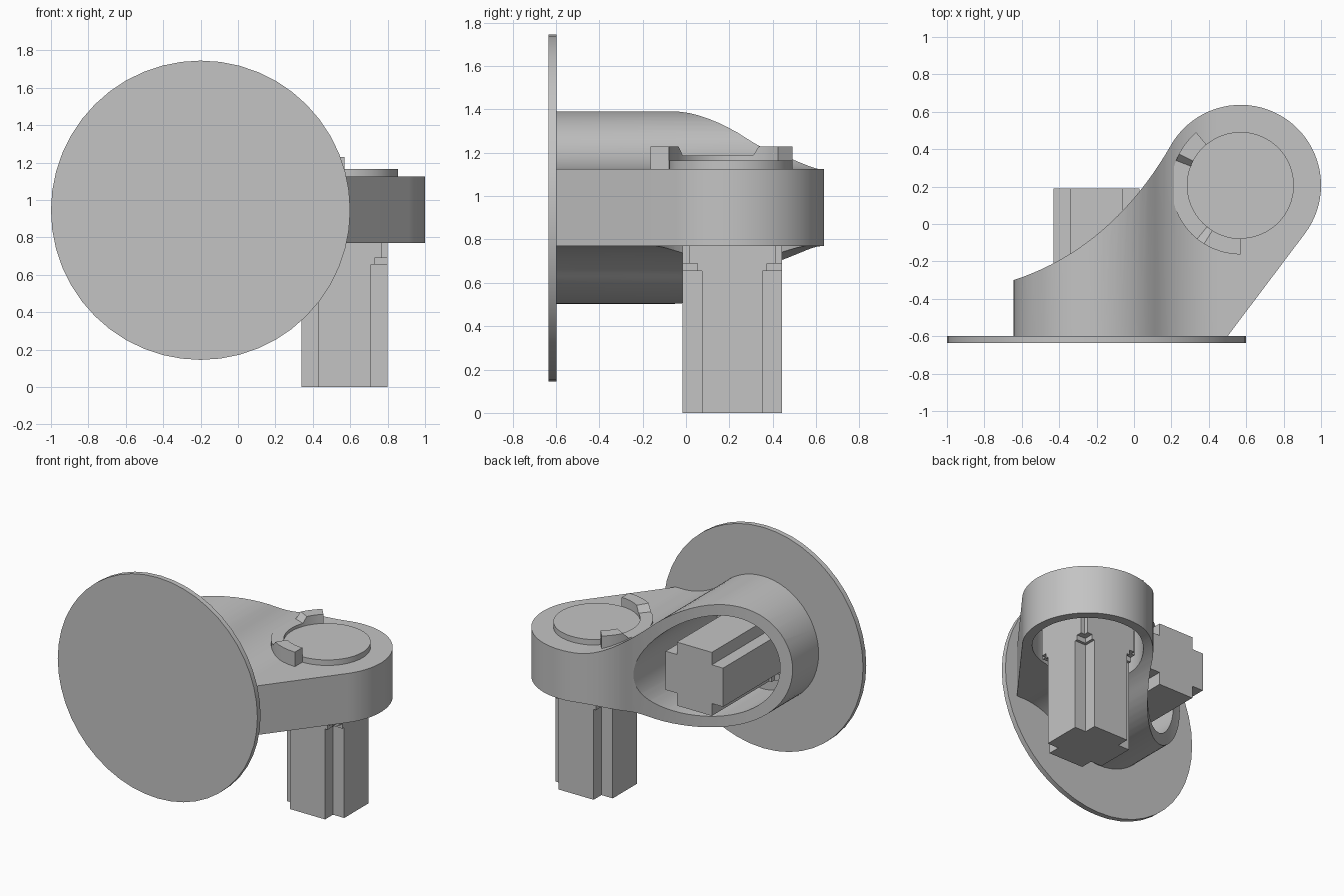
import bpy, bmesh
from math import sin, cos, pi, radians, atan2, hypot
from mathutils import Vector, Matrix

if "Cube" in bpy.data.objects:
    bpy.data.objects.remove(bpy.data.objects["Cube"], do_unlink=True)

grey = bpy.data.materials.new("plain grey")
grey.use_nodes = True
grey.diffuse_color = (0.55, 0.55, 0.55, 1)
grey.node_tree.nodes["Principled BSDF"].inputs["Base Color"].default_value = grey.diffuse_color

HX, HZ, HR = -0.2, 0.947, 0.444      # horizontal barrel axis and radius
VX, VY, VR = 0.57, 0.207, 0.43       # vertical hub axis and radius
HALF = 0.178                         # half thickness of the arm
TO_Y = Matrix.Rotation(pi / 2, 4, 'X')   # local (x, y, z) -> (x, -z, y)


def finish(ob, angle=30):
    bpy.ops.object.select_all(action='DESELECT')
    ob.select_set(True)
    bpy.context.view_layer.objects.active = ob
    bpy.ops.object.shade_smooth_by_angle(angle=radians(angle))


def prism(name, points, lo, hi, matrix=Matrix()):
    """Extrude a flat outline from lo to hi, then place it."""
    bm = bmesh.new()
    face = bm.faces.new([bm.verts.new((x, y, lo)) for x, y in points])
    top = bmesh.ops.extrude_face_region(bm, geom=[face])
    bmesh.ops.translate(bm, vec=(0, 0, hi - lo),
                        verts=[v for v in top["geom"] if isinstance(v, bmesh.types.BMVert)])
    bmesh.ops.recalc_face_normals(bm, faces=bm.faces)
    bm.transform(matrix)
    mesh = bpy.data.meshes.new(name)
    bm.to_mesh(mesh)
    bm.free()
    ob = bpy.data.objects.new(name, mesh)
    bpy.context.collection.objects.link(ob)
    mesh.materials.append(grey)
    finish(ob)
    return ob


def arc(cx, cy, r, a, b, n):
    return [(cx + r * cos(a + (b - a) * i / n), cy + r * sin(a + (b - a) * i / n))
            for i in range(n + 1)]


def circle(cx, cy, r, n=64):
    return arc(cx, cy, r, 0, 2 * pi, n)[:-1]


def boolean(ob, tool, operation):
    mod = ob.modifiers.new(operation, 'BOOLEAN')
    mod.operation, mod.object, mod.solver = operation, tool, 'EXACT'
    bpy.context.view_layer.objects.active = ob
    bpy.ops.object.modifier_apply(modifier=mod.name)
    bpy.data.objects.remove(tool, do_unlink=True)


# Arm outline seen from above: concave rear edge, round hub, straight side
p0, p1, p2 = Vector((HX - HR, -0.3)), Vector((-0.12, -0.13)), Vector((0.198, 0.422))
rear = [tuple(p0 * (1 - t) ** 2 + p1 * 2 * t * (1 - t) + p2 * t * t)
        for t in [i / 20 for i in range(20)]]
hub = arc(VX, VY, VR, radians(150), radians(-37), 40)
body = prism("joint_housing", [(HX - HR, -0.6)] + rear + hub + [(0.5, -0.6)], 0.3, 1.6)

# Barrel section blended into the flat arm with concave fillets
fx = 0.65
fr = (fx ** 2 + HALF ** 2 - HR ** 2) / (2 * (HR - HALF))
a = atan2(HALF + fr, fx)
upper = arc(HX + fx, HZ + HALF + fr, fr, -pi / 2, a - pi, 14)
lower = [(x, 2 * HZ - z) for x, z in reversed(upper)]
barrel = arc(HX, HZ, HR, a, 2 * pi - a, 48)[1:-1]
section = upper + barrel + lower + [(1.2, HZ - HALF), (1.2, HZ + HALF)]
boolean(body, prism("section_tool", section, -1, 1, TO_Y), 'INTERSECT')

# Open bores of the barrel and the hub
boolean(body, prism("barrel_bore", circle(HX, HZ, 0.365), -1, 0.585, TO_Y), 'DIFFERENCE')
boolean(body, prism("hub_bore", circle(VX, VY, 0.365), 0.5, 1.0), 'DIFFERENCE')
finish(body)

# Large round plate on the front
prism("front_disc", circle(HX, HZ - 0.002, 0.8, 48), 0.598, 0.635, TO_Y)
# Round cap above the hub
prism("hub_cap", circle(VX, VY, 0.285), 1.1, 1.165)


def cross(cx, cy, notch, half=0.23):
    """Square with its four corners notched."""
    k = half - notch
    quarter = [(half, -k), (half, k), (k, k)]
    pts = []
    for i in range(4):
        c, s = round(cos(i * pi / 2)), round(sin(i * pi / 2))
        pts += [(cx + x * c - y * s, cy + x * s + y * c) for x, y in quarter]
    return pts


# Notched posts, with shallower notches near the root
for name, cx, cy, tip, end, mat in (("lower_post", VX, 0.213, 0, 1.01, Matrix()),
                                    ("rear_post", HX, HZ, -0.19, 0.6, TO_Y)):
    for part, notch, lo, hi in (("shaft", 0.09, 0, 0.655), ("step", 0.07, 0.655, 0.69),
                                ("root", 0.03, 0.69, end - tip)):
        prism(name + "_" + part, cross(cx, cy, notch), tip + lo, tip + hi, mat)

# Curved stop around the cap: low middle, ramps up to a raised tab at each end
stops = [(130, 1.23), (138, 1.23), (146, 1.23), (153, 1.23), (159, 1.187)]
stops += [(159 + 6 * i, 1.187) for i in range(1, 13)]
stops += [(238, 1.23), (246, 1.23), (254, 1.23), (262, 1.23), (270, 1.23)]
bm = bmesh.new()
rings = []
for deg, top in stops:
    c, s = cos(radians(deg)), sin(radians(deg))
    rings.append([bm.verts.new((VX + r * c, VY + r * s, z))
                  for r, z in ((0.285, 1.1), (0.37, 1.1), (0.37, top), (0.285, top))])
for r0, r1 in zip(rings, rings[1:]):
    for i in range(4):
        j = (i + 1) % 4
        bm.faces.new((r0[i], r0[j], r1[j], r1[i]))
bm.faces.new(rings[0])
bm.faces.new(rings[-1])
bmesh.ops.recalc_face_normals(bm, faces=bm.faces)
mesh = bpy.data.meshes.new("rotation_stop")
bm.to_mesh(mesh)
bm.free()
mesh.materials.append(grey)
stop = bpy.data.objects.new("rotation_stop", mesh)
bpy.context.collection.objects.link(stop)
finish(stop, 20)
